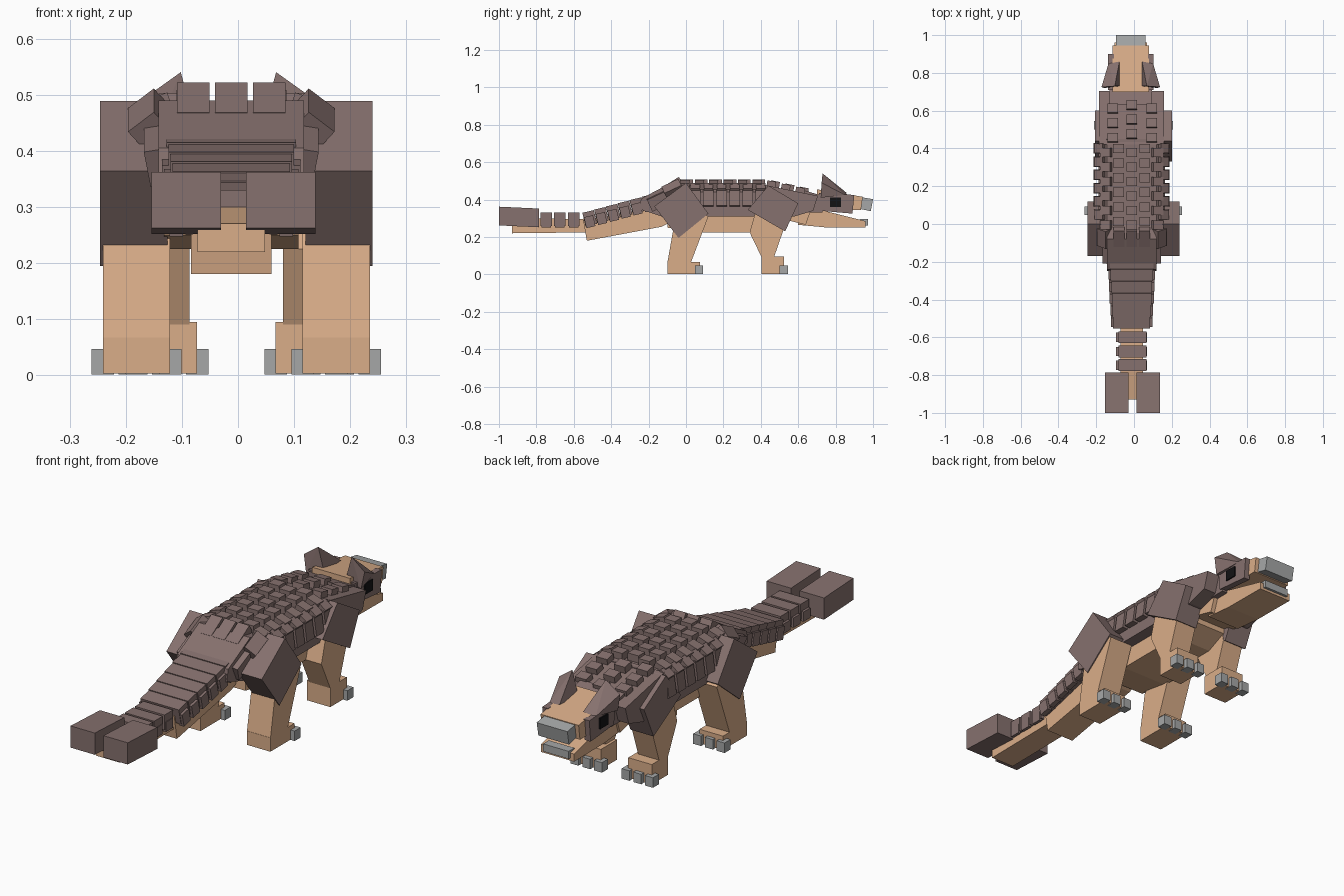
import bpy, bmesh, math
from mathutils import Matrix, Vector

old = bpy.data.objects.get("Cube")
if old:
    bpy.data.objects.remove(old, do_unlink=True)


def material(name, rgb):
    m = bpy.data.materials.new(name)
    m.use_nodes = True
    m.diffuse_color = (*rgb, 1)
    bsdf = m.node_tree.nodes["Principled BSDF"]
    bsdf.inputs["Base Color"].default_value = (*rgb, 1)
    bsdf.inputs["Roughness"].default_value = 0.9
    return m


BROWN = material("armour_brown", (0.24, 0.165, 0.157))
TAN = material("skin_tan", (0.70, 0.42, 0.25))
GREY = material("horn_grey", (0.38, 0.39, 0.39))
BLACK = material("eye_black", (0.006, 0.006, 0.007))


def hull(name, points, mat):
    """Flat-faced convex solid around the given corners."""
    mesh = bpy.data.meshes.new(name)
    bm = bmesh.new()
    verts = [bm.verts.new(p) for p in points]
    bmesh.ops.convex_hull(bm, input=verts)
    bmesh.ops.dissolve_limit(bm, angle_limit=0.01, verts=bm.verts, edges=bm.edges)
    bmesh.ops.recalc_face_normals(bm, faces=bm.faces)
    bm.to_mesh(mesh)
    bm.free()
    mesh.materials.append(mat)
    ob = bpy.data.objects.new(name, mesh)
    bpy.context.collection.objects.link(ob)
    return ob


def slab(name, profile, x0, x1, mat):
    """Side profile of (y, z) corners extruded across x."""
    return hull(name, [(x, y, z) for x in (x0, x1) for y, z in profile], mat)


def box(name, centre, size, mat, pitch=0, roll=0):
    """Box tipped about x by pitch and about y by roll, in degrees."""
    rot = Matrix.Rotation(math.radians(pitch), 3, 'X') @ Matrix.Rotation(math.radians(roll), 3, 'Y')
    half = Vector(size) / 2
    corners = [Vector(centre) + rot @ Vector((i * half.x, j * half.y, k * half.z))
               for i in (-1, 1) for j in (-1, 1) for k in (-1, 1)]
    return hull(name, corners, mat)


def rect(y0, y1, z0, z1):
    return [(y0, z0), (y1, z0), (y1, z1), (y0, z1)]


MID = -0.012    # centre line of the body
LEG = -0.003    # centre line of the legs
HEAD = -0.017   # centre line of the head

# Torso shell with bevelled shoulders, and belly
section = [(0.13, 0.475), (0.175, 0.44), (0.175, 0.31)]
hull("torso", [(MID + s * x, y, z) for s in (-1, 1) for x, z in section for y in (-0.06, 0.45)], BROWN)
slab("belly", [(-0.1, 0.25), (0.06, 0.225), (0.42, 0.225), (0.52, 0.27), (0.52, 0.33), (-0.1, 0.33)],
     MID - 0.12, MID + 0.12, TAN)
slab("chest", [(0.42, 0.478), (0.705, 0.42), (0.68, 0.34), (0.58, 0.31), (0.42, 0.31)],
     MID - 0.172, MID + 0.172, BROWN)
slab("hips", [(-0.08, 0.49), (0.0, 0.475), (0.0, 0.31), (-0.13, 0.31), (-0.25, 0.35), (-0.24, 0.405)],
     MID - 0.13, MID + 0.13, BROWN)
slab("throat", [(0.5, 0.30), (0.64, 0.265), (0.67, 0.35), (0.54, 0.38)], MID - 0.1, MID + 0.1, TAN)

# Back scutes follow the line of the spine
for row in range(9):
    y = 0.0 + 0.077 * row
    front = row > 5
    z = 0.49 - (max(0, y - 0.42) * 0.22)
    columns = (-0.1, 0.0, 0.105) if front else (-0.135, -0.07, 0.0, 0.07, 0.135)
    for i, x in enumerate(columns):
        stagger = 0.014 if i % 2 else -0.006
        sink = 0.012 if abs(x) > 0.12 else 0
        box("back_scute", (MID + x, y + stagger, z - sink), (0.056, 0.048, 0.036), BROWN,
            pitch=-11 if front else 0, roll=math.copysign(18, x) if sink else 0)

# Flank plates along both sides of the torso
for s in (-1, 1):
    for i in range(6):
        box("flank_plate", (MID + s * 0.18, 0.05 + i * 0.07, 0.41), (0.03, 0.056, 0.09), BROWN, roll=-s * 8)
        box("flank_scute", (MID + s * 0.165, 0.05 + i * 0.07, 0.457), (0.05, 0.05, 0.04), BROWN, roll=s * 35)

# Raised plates over the hips
for x in (-0.068, 0, 0.068):
    box("hip_plate", (MID + x, -0.07, 0.478), (0.058, 0.1, 0.04), BROWN, pitch=32)
for s in (-1, 1):
    box("hip_side_plate", (MID + s * 0.145, -0.07, 0.455), (0.06, 0.1, 0.05), BROWN, pitch=25, roll=s * 40)
    box("hip_low_plate", (MID + s * 0.135, -0.15, 0.39), (0.03, 0.1, 0.07), BROWN, pitch=25, roll=s * 10)

# Tail core and underside
slab("tail_base", [(-0.1, 0.37), (-0.1, 0.27), (-0.13, 0.255), (-0.53, 0.18), (-0.55, 0.29)],
     MID - 0.072, MID + 0.072, TAN)
slab("tail_tip", [(-0.5, 0.225), (-0.93, 0.22), (-0.93, 0.27), (-0.78, 0.3), (-0.5, 0.295)],
     MID - 0.06, MID + 0.06, TAN)

# Sloping tail bands with smaller plates down each side
for i in range(6):
    t = i / 5
    y, z, w = -0.2 - 0.315 * t, 0.385 - 0.085 * t, 0.115 - 0.017 * t
    box("tail_band", (MID, y, z), (2 * w, 0.063, 0.075), BROWN, pitch=13)
    for s in (-1, 1):
        box("tail_side_plate", (MID + s * w, y, z - 0.018), (0.024, 0.05, 0.06), BROWN, pitch=13)
for y in (-0.6, -0.675, -0.747):
    box("tail_ring", (MID + 0.004, y, 0.295), (0.15, 0.062, 0.07), BROWN)
    for s in (-1, 1):
        box("tail_ring_plate", (MID + s * 0.075, y, 0.273), (0.014, 0.05, 0.045), BROWN)

# Tail club of two lobes
for s in (-1, 1):
    slab("tail_club_lobe", [(-1.0, 0.262), (-0.785, 0.252), (-0.785, 0.352), (-1.0, 0.362)],
         MID + 0.004 + s * 0.022, MID + 0.004 + s * 0.146, BROWN)

# Legs: armoured top, lower leg, foot and three claws
HIND_TOP = [(-0.17, 0.364), (-0.04, 0.195), (0.12, 0.325), (0.0, 0.489)]
HIND_SHIN = [(-0.07, 0.23), (0.03, 0.36), (0.12, 0.31), (0.025, 0.06), (-0.1, 0.06)]
FORE_TOP = [(0.33, 0.345), (0.53, 0.23), (0.6, 0.38), (0.44, 0.475)]
FORE_SHIN = [(0.34, 0.225), (0.37, 0.33), (0.5, 0.33), (0.52, 0.235), (0.47, 0.09), (0.405, 0.09)]
legs = {
    "hind": (HIND_TOP, HIND_SHIN, rect(-0.1, 0.075, 0.003, 0.067), 0.123, 0.243, 0.118, 0.238, 0.07),
    "fore": (FORE_TOP, FORE_SHIN, rect(0.405, 0.525, 0.003, 0.095), 0.085, 0.203, 0.083, 0.19, 0.523),
}
for which, (top, shin, foot, a, b, c, d, claw_y) in legs.items():
    for s in (-1, 1):
        slab(which + "_leg_armour", top, LEG + s * a, LEG + s * b, BROWN)
        slab(which + "_lower_leg", shin, LEG + s * c, LEG + s * d, TAN)
        inner = c if which == "hind" else 0.07
        slab(which + "_foot", foot, LEG + s * inner, LEG + s * d, TAN)
        for x in (inner, (inner + d) / 2, d):
            box(which + "_claw", (LEG + s * x, claw_y, 0.024), (0.04, 0.044, 0.046), GREY)

# Head: collar, armoured cheeks, snout and beak
slab("neck_collar", [(0.63, 0.45), (0.73, 0.42), (0.73, 0.33), (0.63, 0.33)], HEAD - 0.113, HEAD + 0.113, BROWN)
slab("snout", [(0.7, 0.455), (0.945, 0.415), (0.935, 0.345), (0.7, 0.345)], HEAD - 0.097, HEAD + 0.097, TAN)
slab("beak", [(0.942, 0.412), (1.0, 0.402), (0.988, 0.338), (0.932, 0.35)], HEAD - 0.078, HEAD + 0.078, GREY)
slab("lower_jaw", [(0.6, 0.265), (0.74, 0.252), (0.96, 0.25), (0.96, 0.285), (0.82, 0.3), (0.72, 0.345), (0.6, 0.345)],
     HEAD - 0.085, HEAD + 0.085, TAN)
slab("lower_beak", rect(0.93, 0.972, 0.262, 0.297), HEAD - 0.065, HEAD + 0.065, GREY)
HORN = [(0.085, 0.73, 0.54), (0.155, 0.725, 0.49), (0.14, 0.72, 0.41), (0.055, 0.73, 0.43), (0.06, 0.86, 0.435),
        (0.118, 0.85, 0.425)]
for s in (-1, 1):
    slab("cheek", [(0.71, 0.435), (0.9, 0.425), (0.89, 0.325), (0.72, 0.34)],
         HEAD + s * 0.09, HEAD + s * 0.12, BROWN)
    hull("brow_horn", [(HEAD + s * x, y, z) for x, y, z in HORN], BROWN)
    slab("eye", rect(0.77, 0.828, 0.36, 0.41), HEAD + s * 0.118, HEAD + s * 0.126, BLACK)
